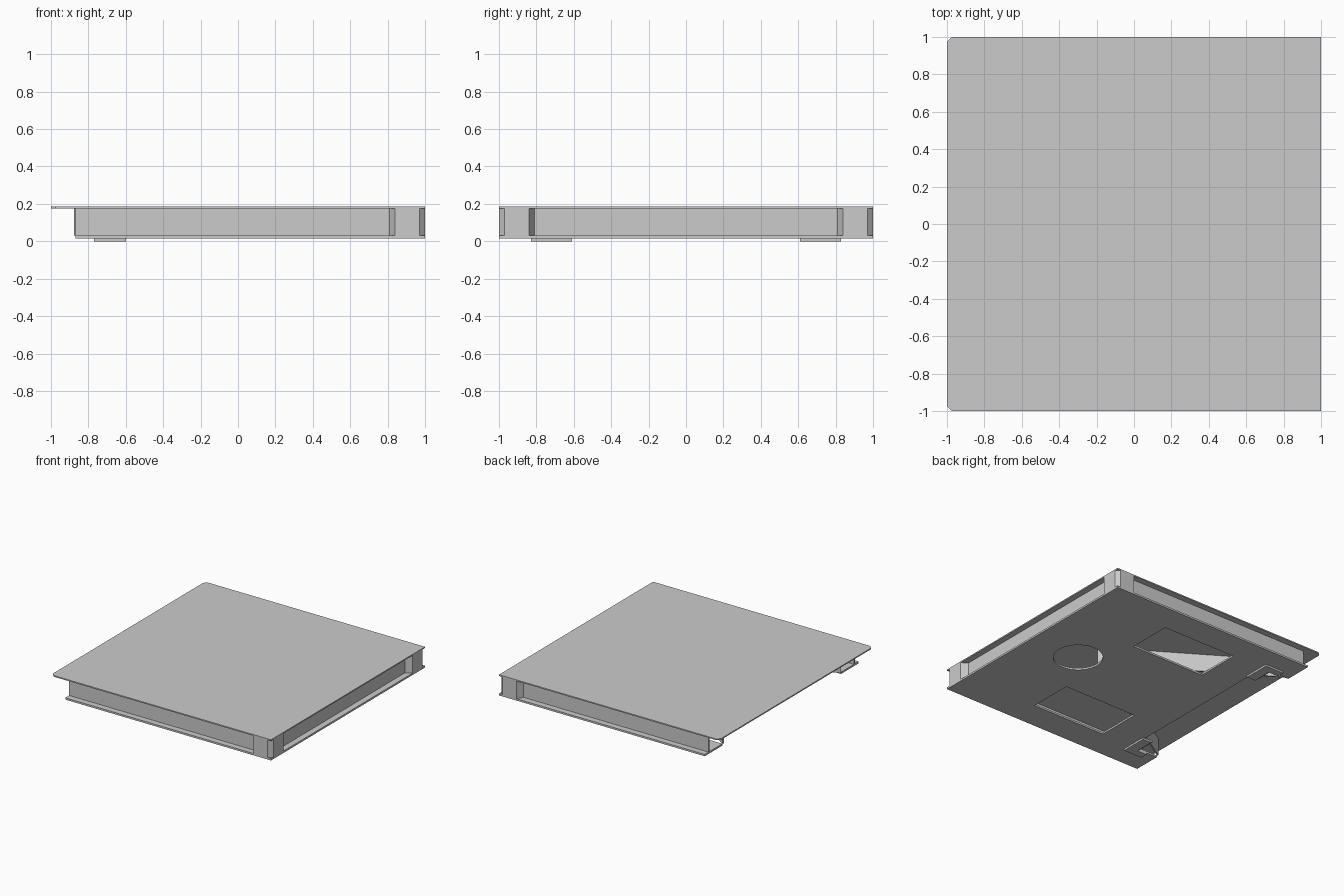
import bpy, bmesh, math

cube = bpy.data.objects.get("Cube")
if cube:
    bpy.data.objects.remove(cube, do_unlink=True)

grey = bpy.data.materials.new("light_grey")
grey.use_nodes = True
COLOUR = (0.6, 0.6, 0.6, 1)
grey.diffuse_color = COLOUR
grey.node_tree.nodes["Principled BSDF"].inputs["Base Color"].default_value = COLOUR


def finish(bm, name):
    mesh = bpy.data.meshes.new(name)
    bm.to_mesh(mesh)
    bm.free()
    mesh.materials.append(grey)
    obj = bpy.data.objects.new(name, mesh)
    bpy.context.collection.objects.link(obj)
    return obj


def plate(name, outline, z0, z1, holes=()):
    """Flat sheet with an outline and cut-out loops."""
    bm = bmesh.new()
    for loop in (outline, *holes):
        vs = [bm.verts.new((x, y, z0)) for x, y in loop]
        for i, v in enumerate(vs):
            bm.edges.new((v, vs[(i + 1) % len(vs)]))
    bmesh.ops.triangle_fill(bm, edges=bm.edges[:], use_beauty=True, normal=(0, 0, 1))
    bmesh.ops.dissolve_limit(bm, angle_limit=0.01, verts=[], edges=bm.edges[:])
    top = bmesh.ops.extrude_face_region(bm, geom=bm.faces[:], use_keep_orig=True)["geom"]
    bmesh.ops.translate(bm, vec=(0, 0, z1 - z0),
                        verts=[g for g in top if isinstance(g, bmesh.types.BMVert)])
    bmesh.ops.recalc_face_normals(bm, faces=bm.faces[:])
    return finish(bm, name)


def wall(name, path, z0, z1, thickness):
    """Upright sheet that follows a path."""
    bm = bmesh.new()
    cols = [[bm.verts.new((x, y, z)) for z in (z0, z1)] for x, y in path]
    for a, b in zip(cols, cols[1:]):
        bm.faces.new((a[0], b[0], b[1], a[1]))
    obj = finish(bm, name)
    mod = obj.modifiers.new("thickness", "SOLIDIFY")
    mod.thickness = thickness
    mod.offset = -1
    mod.use_even_offset = True
    return obj


def rect(x0, x1, y0, y1):
    return [(x0, y0), (x1, y0), (x1, y1), (x0, y1)]


def mirrored(half):
    """Add the +y half of a path given on the -y side."""
    return half + [(x, -y) for x, y in reversed(half)]


FLOOR, DECK, LID, TOP = 0.015, 0.03, 0.175, 0.185

# Lid with two clipped corners
plate("top_plate", mirrored([(-1, -0.975), (-0.975, -1), (1, -1)]), LID, TOP)

# Base sheet with a fan opening, two vents and a wide rear cut-out
fan = [(0.55 + 0.187 * math.cos(t * math.tau / 48), 0.187 * math.sin(t * math.tau / 48))
       for t in range(48)]
vents = [rect(-0.335, 0.335, 0.395, 0.765), rect(-0.335, 0.335, -0.765, -0.395)]
base = mirrored([(-0.62, -0.62), (-0.7, -0.62), (-0.7, -0.77),
                 (-0.87, -0.77), (-0.87, -1), (1, -1)])
plate("bottom_plate", base, FLOOR, DECK, [fan, *vents])

# Recessed side walls that step out to solid corner posts
corner = [(-0.87, -0.95), (0.81, -0.95), (0.84, -1), (0.97, -1),
          (1, -0.97), (1, -0.84), (0.95, -0.81)]
wall("side_wall", mirrored(corner), DECK, LID, 0.012)

# V-shaped inner baffle
wall("inner_baffle", [(-0.87, -0.77), (0.36, 0), (-0.87, 0.77)], DECK, LID, 0.012)

# L-shaped clips under the rear corners
for side, label in ((1, "left"), (-1, "right")):
    clip = [(-0.6, 0.61), (-0.6, 0.83), (-0.77, 0.83), (-0.77, 0.77),
            (-0.68, 0.77), (-0.68, 0.61)]
    plate(label + "_clip", [(x, side * y) for x, y in clip], 0, FLOOR)
